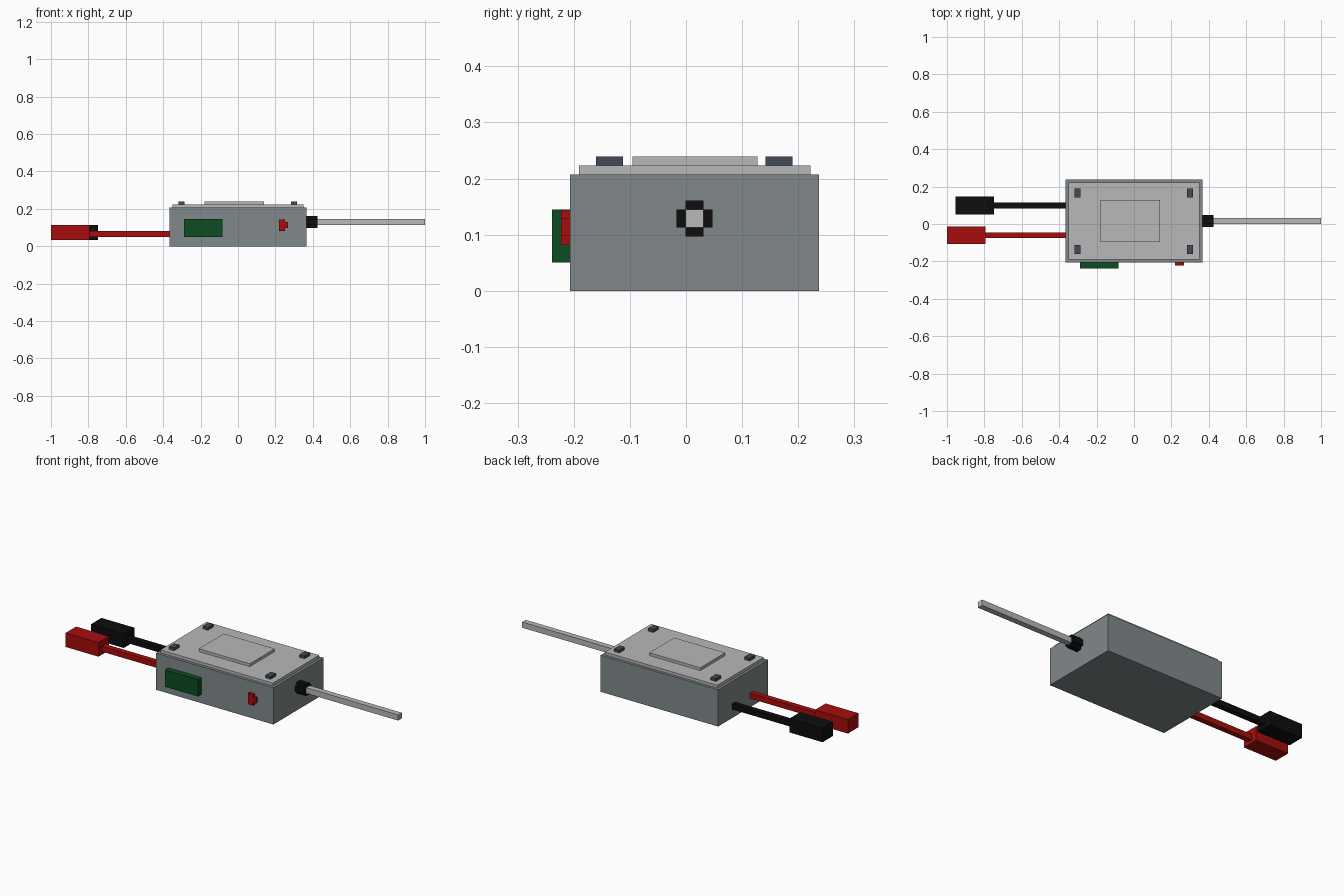
import bpy
import bmesh
from mathutils import Vector

cube = bpy.data.objects.get("Cube")
if cube:
    bpy.data.objects.remove(cube, do_unlink=True)


def material(name, rgb):
    mat = bpy.data.materials.new(name)
    mat.use_nodes = True
    color = (*rgb, 1.0)
    mat.diffuse_color = color
    mat.node_tree.nodes["Principled BSDF"].inputs["Base Color"].default_value = color
    return mat


case_grey = material("case_grey", (0.22, 0.25, 0.26))
light_grey = material("light_grey", (0.48, 0.48, 0.48))
red = material("red", (0.39, 0.004, 0.004))
black = material("black", (0.004, 0.004, 0.004))
green = material("green", (0.004, 0.072, 0.016))
slate = material("slate", (0.055, 0.07, 0.1))


def box(name, mat, x, y, z):
    """Flat-sided block spanning the given (min, max) ranges."""
    low, high = (Vector(corner) for corner in zip(x, y, z))
    bm = bmesh.new()
    bmesh.ops.create_cube(bm, size=1)
    for v in bm.verts:
        v.co = (low + high) / 2 + v.co * (high - low)
    return finish(name, mat, bm)


def finish(name, mat, bm):
    bmesh.ops.recalc_face_normals(bm, faces=bm.faces)
    mesh = bpy.data.meshes.new(name)
    bm.to_mesh(mesh)
    bm.free()
    mesh.materials.append(mat)
    obj = bpy.data.objects.new(name, mesh)
    bpy.context.collection.objects.link(obj)
    return obj


def cross_prism(name, mat, x, y, z, reach, arm):
    """Plus-shaped block extruded along x around the centre (y, z)."""
    bm = bmesh.new()
    quarter = [(reach, -arm), (reach, arm), (arm, arm)]
    points = []
    for _ in range(4):
        points += quarter
        quarter = [(-b, a) for a, b in quarter]
    face = bm.faces.new([bm.verts.new((x[0], y + a, z + b)) for a, b in points])
    out = bmesh.ops.extrude_face_region(bm, geom=[face])["geom"]
    verts = [g for g in out if isinstance(g, bmesh.types.BMVert)]
    bmesh.ops.translate(bm, verts=verts, vec=(x[1] - x[0], 0, 0))
    return finish(name, mat, bm)


# Case, lid and raised label panel
box("case", case_grey, (-0.366, 0.366), (-0.207, 0.237), (0, 0.207))
box("lid", light_grey, (-0.351, 0.351), (-0.191, 0.222), (0.207, 0.223))
box("lid_panel", light_grey, (-0.178, 0.14), (-0.095, 0.127), (0.223, 0.239))

# Corner screws
for side, x in (("right", -0.303), ("left", 0.299)):
    for end, y in (("front", -0.136), ("back", 0.166)):
        box(f"screw_{end}_{side}", slate, (x - 0.016, x + 0.016),
            (y - 0.024, y + 0.024), (0.223, 0.239))

# Display and switch on the front
box("display", green, (-0.289, -0.083), (-0.239, -0.207), (0.05, 0.145))
box("switch", red, (0.219, 0.251), (-0.223, -0.207), (0.082, 0.144))
box("switch_nub", red, (0.251, 0.267), (-0.223, -0.207), (0.098, 0.129))

# Cable with its gland
cross_prism("cable_gland", black, (0.366, 0.426), 0.015, 0.129, 0.032, 0.016)
box("cable", light_grey, (0.42, 1), (-0.001, 0.031), (0.113, 0.145))

# Leads with end connectors
for name, mat, tip, y in (("red", red, -1, -0.061), ("black", black, -0.954, 0.099)):
    box(f"{name}_lead", mat, (tip + 0.2, -0.366), (y - 0.015, y + 0.015), (0.05, 0.081))
    box(f"{name}_connector", mat, (tip, tip + 0.205), (y - 0.047, y + 0.047), (0.034, 0.113))
